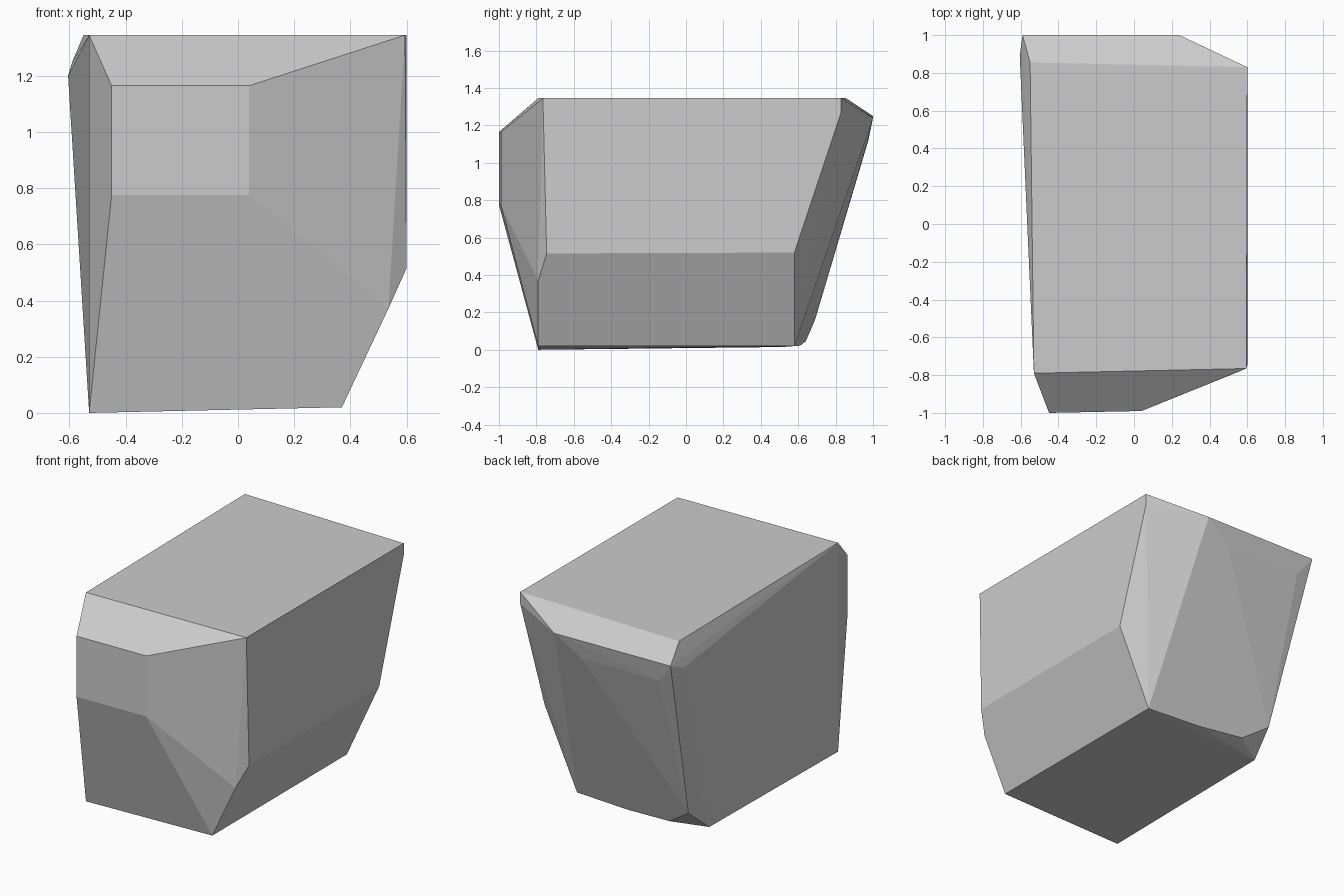
import bpy
import bmesh

cube = bpy.data.objects.get("Cube")
if cube:
    bpy.data.objects.remove(cube, do_unlink=True)

# Single stone colour
stone = bpy.data.materials.new("stone_grey")
colour = (0.6, 0.6, 0.6, 1)
stone.use_nodes = True
stone.diffuse_color = colour
stone.node_tree.nodes["Principled BSDF"].inputs["Base Color"].default_value = colour

# Corners of the cut block, grouped by region
front_face = [(-.45, -1, 1.165), (.04, -.99, 1.165), (.04, -.99, .775), (-.45, -1, .775)]
top_face = [(-.53, -.79, 1.345), (.595, -.765, 1.345), (.6, .83, 1.345), (-.55, .855, 1.345)]
base_face = [(-.53, -.79, 0), (.37, -.79, .02), (.37, .58, .02), (-.53, .52, .015)]
side_chamfer = [(.535, -.79, .37), (.6, -.745, .515), (.6, .58, .52), (.6, .83, 1.27)]
back_ridge = [(-.59, 1, 1.25), (.24, 1, 1.24), (-.605, .89, 1.2), (.06, .97, 1.11), (-.49, .975, 1.12)]
back_foot = [(-.5, .69, .16), (-.33, .64, .045), (-.01, .61, .022)]

# Faceted boulder: the convex skin over those corners
bm = bmesh.new()
for point in front_face + top_face + base_face + side_chamfer + back_ridge + back_foot:
    bm.verts.new(point)
hull = bmesh.ops.convex_hull(bm, input=bm.verts)
spare = {g for g in hull["geom_interior"] + hull["geom_unused"] if isinstance(g, bmesh.types.BMVert)}
bmesh.ops.delete(bm, geom=list(spare), context="VERTS")
bmesh.ops.dissolve_limit(bm, angle_limit=0.03, verts=bm.verts, edges=bm.edges)
bmesh.ops.recalc_face_normals(bm, faces=bm.faces)

mesh = bpy.data.meshes.new("boulder")
bm.to_mesh(mesh)
bm.free()
mesh.materials.append(stone)
bpy.context.collection.objects.link(bpy.data.objects.new("boulder", mesh))
